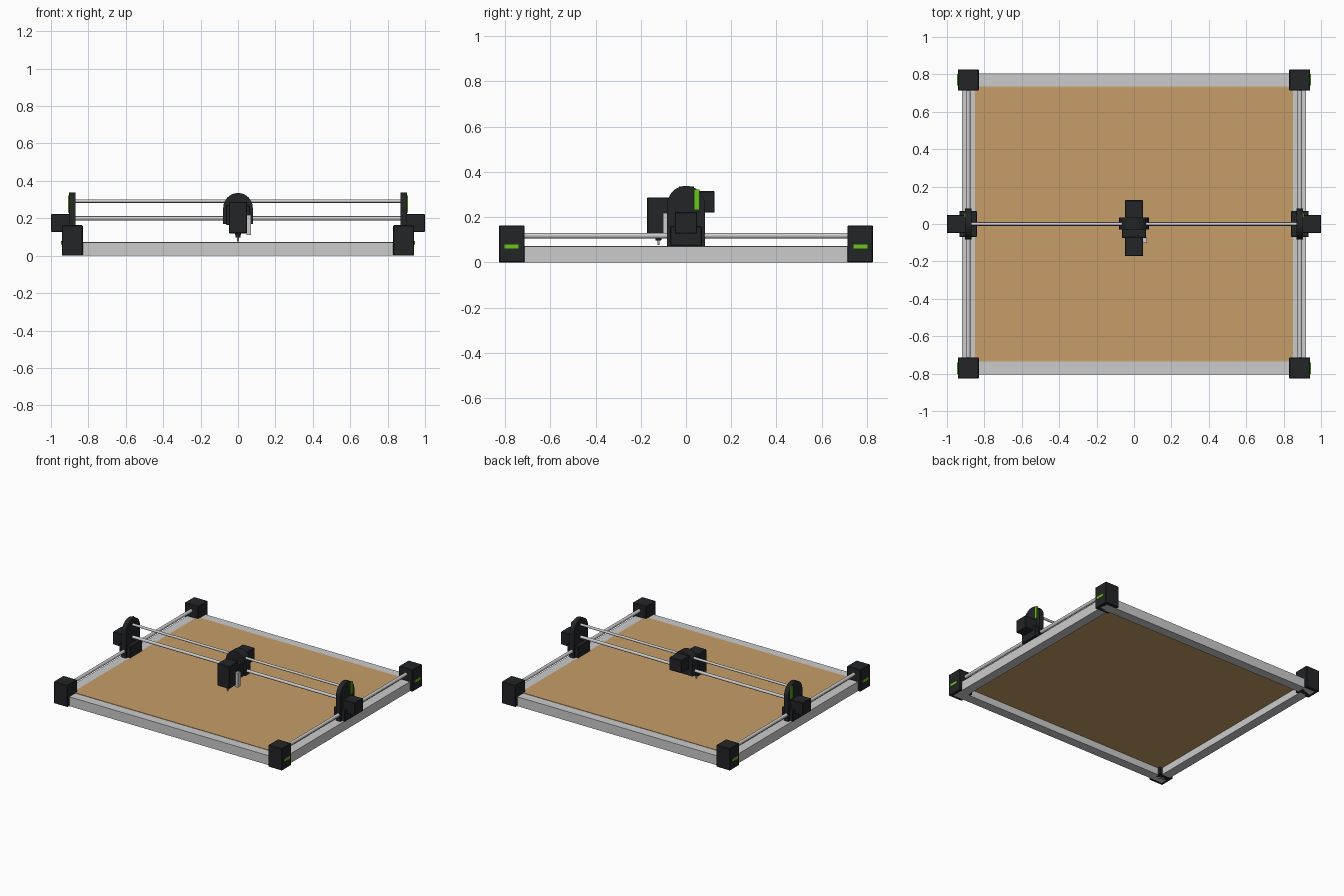
import bpy, bmesh, math
from mathutils import Matrix

if "Cube" in bpy.data.objects:
    bpy.data.objects.remove(bpy.data.objects["Cube"])


def material(name, rgb):
    m = bpy.data.materials.new(name)
    m.diffuse_color = (*rgb, 1)
    m.use_nodes = True
    m.node_tree.nodes["Principled BSDF"].inputs["Base Color"].default_value = m.diffuse_color
    return m


BLACK = material("black_plastic", (0.017, 0.018, 0.02))
GREEN = material("green_accent", (0.14, 0.56, 0.01))
WOOD = material("wood_board", (0.57, 0.34, 0.14))


def finish(bm, name, mat=None, smooth=False):
    bmesh.ops.recalc_face_normals(bm, faces=bm.faces)
    mesh = bpy.data.meshes.new(name)
    bm.to_mesh(mesh)
    bm.free()
    ob = bpy.data.objects.new(name, mesh)
    bpy.context.collection.objects.link(ob)
    if mat:
        mesh.materials.append(mat)
    if smooth:
        bpy.ops.object.select_all(action='DESELECT')
        ob.select_set(True)
        bpy.context.view_layer.objects.active = ob
        bpy.ops.object.shade_smooth_by_angle(angle=math.radians(35))
    return ob


def box(name, x, y, z, mat=None, bevel=0.0):
    """Box from (min, max) pairs on each axis."""
    bm = bmesh.new()
    bmesh.ops.create_cube(bm, size=1)
    for v in bm.verts:
        v.co = [sum(r) / 2 + c * abs(r[1] - r[0]) for r, c in zip((x, y, z), v.co)]
    if bevel:
        bmesh.ops.bevel(bm, geom=bm.edges[:], offset=bevel, segments=1, affect='EDGES')
    return finish(bm, name, mat)


def rod(name, centre, radius, length, axis, mat=None, r2=None):
    bm = bmesh.new()
    bmesh.ops.create_cone(bm, cap_ends=True, segments=24, radius1=r2 or radius,
                          radius2=radius, depth=length)
    turn = {'X': Matrix.Rotation(math.pi / 2, 4, 'Y'),
            'Y': Matrix.Rotation(math.pi / 2, 4, 'X'), 'Z': Matrix()}[axis]
    bmesh.ops.transform(bm, matrix=Matrix.Translation(centre) @ turn, verts=bm.verts)
    return finish(bm, name, mat, True)


def arch(name, half, bottom, top, span, axis, mat):
    """Plate with a round top, extruded over span along X or Y."""
    zc = top - half
    prof = [(-half, bottom), (half, bottom)]
    prof += [(half * math.cos(math.pi * i / 24), zc + half * math.sin(math.pi * i / 24))
             for i in range(25)]
    bm = bmesh.new()
    put = (lambda u, z, d: (d, u, z)) if axis == 'X' else (lambda u, z, d: (u, d, z))
    a, b = [[bm.verts.new(put(u, z, d)) for u, z in prof] for d in span]
    bm.faces.new(a)
    bm.faces.new(b[::-1])
    for i in range(len(a)):
        j = (i + 1) % len(a)
        bm.faces.new((a[i], a[j], b[j], b[i]))
    return finish(bm, name, mat, True)


# Base frame and work board
for s, side in ((-1, "left"), (1, "right")):
    box(side + "_base_rail", (s * 0.85, s * 0.92), (-0.735, 0.735), (0, 0.07))
for s, side in ((-1, "front"), (1, "back")):
    box(side + "_base_rail", (-0.92, 0.92), (s * 0.735, s * 0.805), (0, 0.07))
box("work_board", (-0.85, 0.85), (-0.735, 0.735), (0.052, 0.073), WOOD)

for s, side in ((-1, "left"), (1, "right")):
    # Corner blocks with accent strips
    for t, end in ((-1, "front"), (1, "back")):
        n = f"{side}_{end}_corner"
        box(n + "_block", (s * 0.83, s * 0.942), (t * 0.714, t * 0.827), (0, 0.163), BLACK, 0.003)
        box(n + "_strip", (s * 0.935, s * 0.946), (t * 0.74, t * 0.803), (0.06, 0.078), GREEN)
    # Guide rod along the side
    rod(side + "_guide_rod", (s * 0.887, 0, 0.118), 0.0125, 1.46, 'Y')
    # Side carriage: end plate, lower housing, motor, accent
    arch(side + "_end_plate", 0.083, 0.071, 0.338, (s * 0.868, s * 0.903), 'X', BLACK)
    box(side + "_carriage_housing", (s * 0.84, s * 0.933), (-0.07, 0.07), (0.074, 0.16), BLACK, 0.003)
    box(side + "_motor", (s * 0.9, s * 1.0), (-0.049, 0.049), (0.127, 0.222), BLACK, 0.003)
    box(side + "_plate_strip", (s * 0.9, s * 0.91), (0.036, 0.06), (0.232, 0.322), GREEN)

# Gantry rods
rod("upper_gantry_rod", (0, 0, 0.292), 0.009, 1.76, 'X')
rod("lower_gantry_rod", (0, 0, 0.2), 0.011, 1.76, 'X')

# Tool carriage
arch("carriage_plate", 0.079, 0.17, 0.335, (-0.03, 0.035), 'Y', BLACK)
box("carriage_housing", (-0.065, 0.065), (-0.075, 0.0), (0.165, 0.27), BLACK, 0.003)
box("carriage_motor", (-0.049, 0.049), (0.03, 0.127), (0.22, 0.315), BLACK, 0.003)
box("spindle_housing", (-0.049, 0.049), (-0.172, -0.07), (0.12, 0.287), BLACK, 0.003)
box("slide_bracket", (0.045, 0.07), (-0.102, -0.07), (0.11, 0.218))

# Spindle nose and cutter
rod("spindle_nose", (0, -0.122, 0.112), 0.018, 0.03, 'Z', BLACK, 0.012)
rod("cutting_bit", (0, -0.122, 0.092), 0.006, 0.03, 'Z', None, 0.004)
